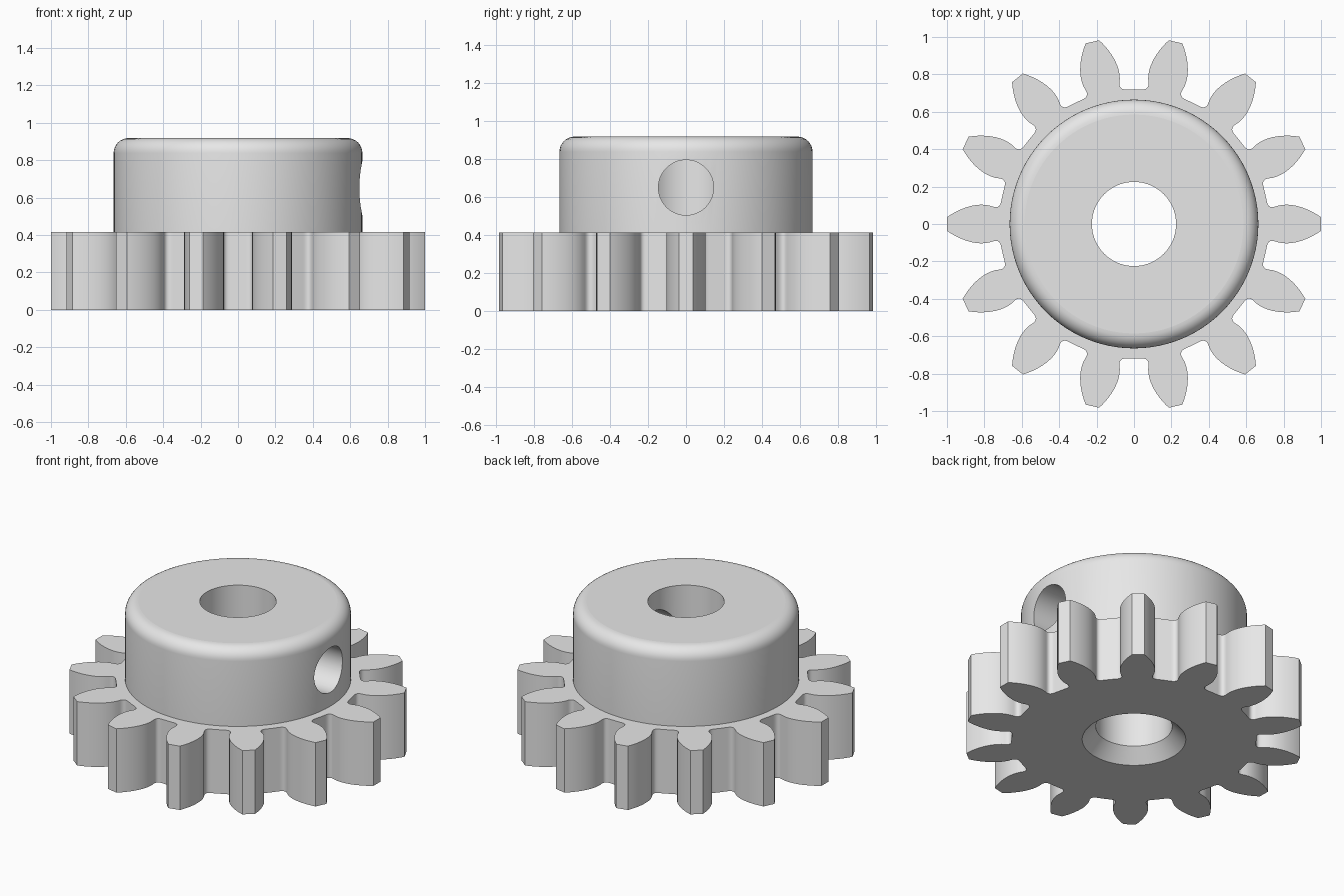
import bpy
import bmesh
import math
from mathutils import Vector, Matrix
from mathutils.geometry import interpolate_bezier

TEETH = 14
GEAR_H = 0.415
HUB_R, HUB_TOP, ROUND = 0.665, 0.918, 0.08
BORE_R, SINK_R, SINK_DEPTH = 0.225, 0.305, 0.085

if "Cube" in bpy.data.objects:
    bpy.data.objects.remove(bpy.data.objects["Cube"], do_unlink=True)

steel = bpy.data.materials.new("plain grey")
steel.use_nodes = True
grey = (0.8, 0.8, 0.8, 1)
steel.diffuse_color = grey
steel.node_tree.nodes["Principled BSDF"].inputs["Base Color"].default_value = grey


def add_object(name, bm):
    bmesh.ops.recalc_face_normals(bm, faces=bm.faces)
    mesh = bpy.data.meshes.new(name)
    bm.to_mesh(mesh)
    bm.free()
    mesh.materials.append(steel)
    obj = bpy.data.objects.new(name, mesh)
    bpy.context.collection.objects.link(obj)
    return obj


def extrude_outline(name, points, height):
    bm = bmesh.new()
    face = bm.faces.new([bm.verts.new((p.x, p.y, 0)) for p in points])
    result = bmesh.ops.extrude_face_region(bm, geom=[face])
    top = [g for g in result["geom"] if isinstance(g, bmesh.types.BMVert)]
    bmesh.ops.translate(bm, verts=top, vec=(0, 0, height))
    return add_object(name, bm)


def lathe(name, profile, steps=96):
    """Stack rings of (radius, height) and cap both ends."""
    bm = bmesh.new()
    angles = [math.tau * i / steps for i in range(steps)]
    rings = [[bm.verts.new((r * math.cos(a), r * math.sin(a), z)) for a in angles]
             for r, z in profile]
    for low, high in zip(rings, rings[1:]):
        for i in range(steps):
            j = (i + 1) % steps
            bm.faces.new((low[i], low[j], high[j], high[i]))
    bm.faces.new(rings[0])
    bm.faces.new(rings[-1])
    return add_object(name, bm)


# Half tooth pointing along +x: root fillet, then curved flank to the tip
def bezier(*pts, count):
    return interpolate_bezier(*[Vector((x, y)) for x, y in pts], count)


fillet = bezier((0.71, 0.121), (0.715, 0.094), (0.73, 0.084), (0.755, 0.093), count=9)
flank = bezier((0.755, 0.093), (0.83, 0.122), (0.93, 0.086), (0.999, 0.037), count=12)
half = [Vector((p.x, p.y)) for p in fillet + flank[1:]]
tooth = [Vector((p.x, -p.y)) for p in half] + half[::-1]

# Toothed wheel
outline = []
for i in range(TEETH):
    turn = Matrix.Rotation(math.tau * i / TEETH, 2)
    outline += [turn @ p for p in tooth]
    mid = math.tau * (i + 0.5) / TEETH
    outline.append(Vector((math.cos(mid), math.sin(mid))) * 0.72)
gear = extrude_outline("pinion_gear", outline, GEAR_H)

# Hub with a rounded top edge
corner = [(HUB_R - ROUND + ROUND * math.cos(a), HUB_TOP - ROUND + ROUND * math.sin(a))
          for a in (math.pi / 2 * k / 8 for k in range(9))]
hub = lathe("hub", [(HUB_R, GEAR_H / 2)] + corner)

# Bore with a countersunk lower mouth
slope = (SINK_R - BORE_R) / SINK_DEPTH
bore = lathe("bore_cutter", [(SINK_R + 0.1 * slope, -0.1), (BORE_R, SINK_DEPTH),
                             (BORE_R, HUB_TOP + 0.1)])

# Set screw hole through one wall of the hub
screw_hole = lathe("screw_hole_cutter", [(0.145, 0), (0.145, 1)], 64)
screw_hole.matrix_world = Matrix.Translation((0, 0, 0.65)) @ Matrix.Rotation(math.pi / 2, 4, "Y")

for tool, operation in ((hub, "UNION"), (bore, "DIFFERENCE"), (screw_hole, "DIFFERENCE")):
    tool.hide_render = True
    mod = gear.modifiers.new(tool.name, "BOOLEAN")
    mod.object = tool
    mod.operation = operation
    mod.solver = "EXACT"

# Bake the booleans and drop the tools
bpy.context.view_layer.update()
depsgraph = bpy.context.evaluated_depsgraph_get()
baked = bpy.data.meshes.new_from_object(gear.evaluated_get(depsgraph))
gear.modifiers.clear()
gear.data = baked
for tool in (hub, bore, screw_hole):
    bpy.data.objects.remove(tool, do_unlink=True)

# Smooth curved walls, flat end faces
bpy.ops.object.select_all(action="DESELECT")
gear.select_set(True)
bpy.context.view_layer.objects.active = gear
bpy.ops.object.shade_smooth_by_angle(angle=math.radians(30))
for face in gear.data.polygons:
    if abs(face.normal.z) > 0.999:
        face.use_smooth = False
